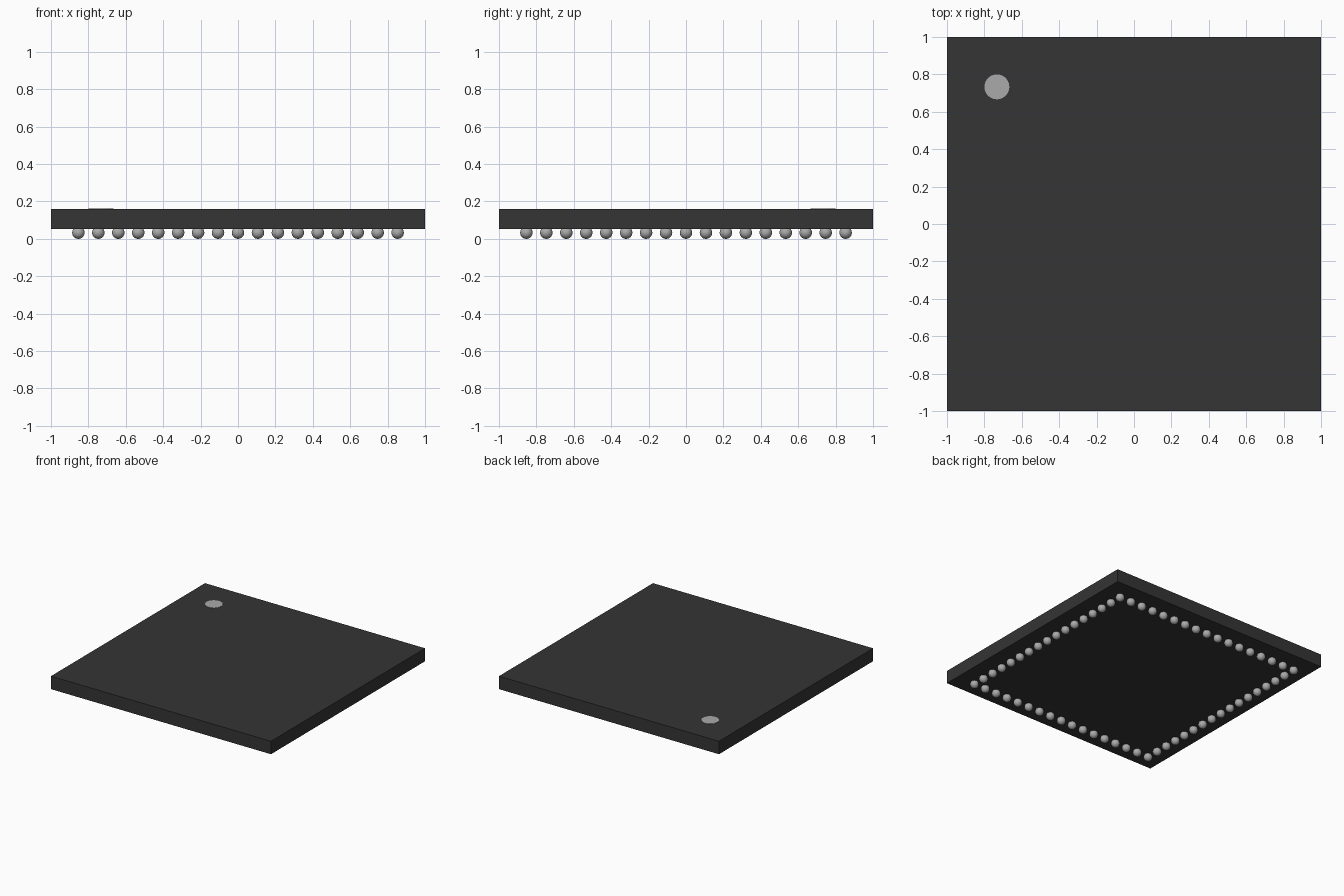
import bpy, bmesh
from mathutils import Matrix

if "Cube" in bpy.data.objects:
    bpy.data.objects.remove(bpy.data.objects["Cube"], do_unlink=True)

PITCH, COUNT, BALL_R = 0.10667, 17, 0.0333
BOTTOM, TOP = 0.0533, 0.16


def material(name, value):
    m = bpy.data.materials.new(name)
    m.use_nodes = True
    m.diffuse_color = (value, value, value, 1)
    m.node_tree.nodes["Principled BSDF"].inputs["Base Color"].default_value = (value, value, value, 1)
    return m


def make_object(name, bm, mat):
    mesh = bpy.data.meshes.new(name)
    bm.to_mesh(mesh)
    bm.free()
    mesh.materials.append(mat)
    obj = bpy.data.objects.new(name, mesh)
    bpy.context.collection.objects.link(obj)
    return obj


black = material("black plastic", 0.035)
light = material("light grey paint", 0.40)
solder = material("solder grey", 0.40)

# Package body: a flat square slab
bm = bmesh.new()
bmesh.ops.create_cube(bm, size=1, matrix=Matrix.Translation((0, 0, (BOTTOM + TOP) / 2))
                      @ Matrix.Diagonal((2, 2, TOP - BOTTOM, 1)))
make_object("package_body", bm, black)

# Corner marker: a thin painted disc on the top
bm = bmesh.new()
bmesh.ops.create_cone(bm, cap_ends=True, segments=48, radius1=0.0667, radius2=0.0667, depth=0.003,
                      matrix=Matrix.Translation((-0.7333, 0.7333, TOP + 0.0005)))
make_object("corner_marker", bm, light)

# Solder balls: one row of spheres around the edge of the underside
bm = bmesh.new()
half = COUNT // 2
for i in range(-half, half + 1):
    for j in range(-half, half + 1):
        if max(abs(i), abs(j)) == half:
            bmesh.ops.create_uvsphere(bm, u_segments=24, v_segments=14, radius=BALL_R,
                                      matrix=Matrix.Translation((i * PITCH, j * PITCH, BALL_R)))
for f in bm.faces:
    f.smooth = True
make_object("solder_balls", bm, solder)
